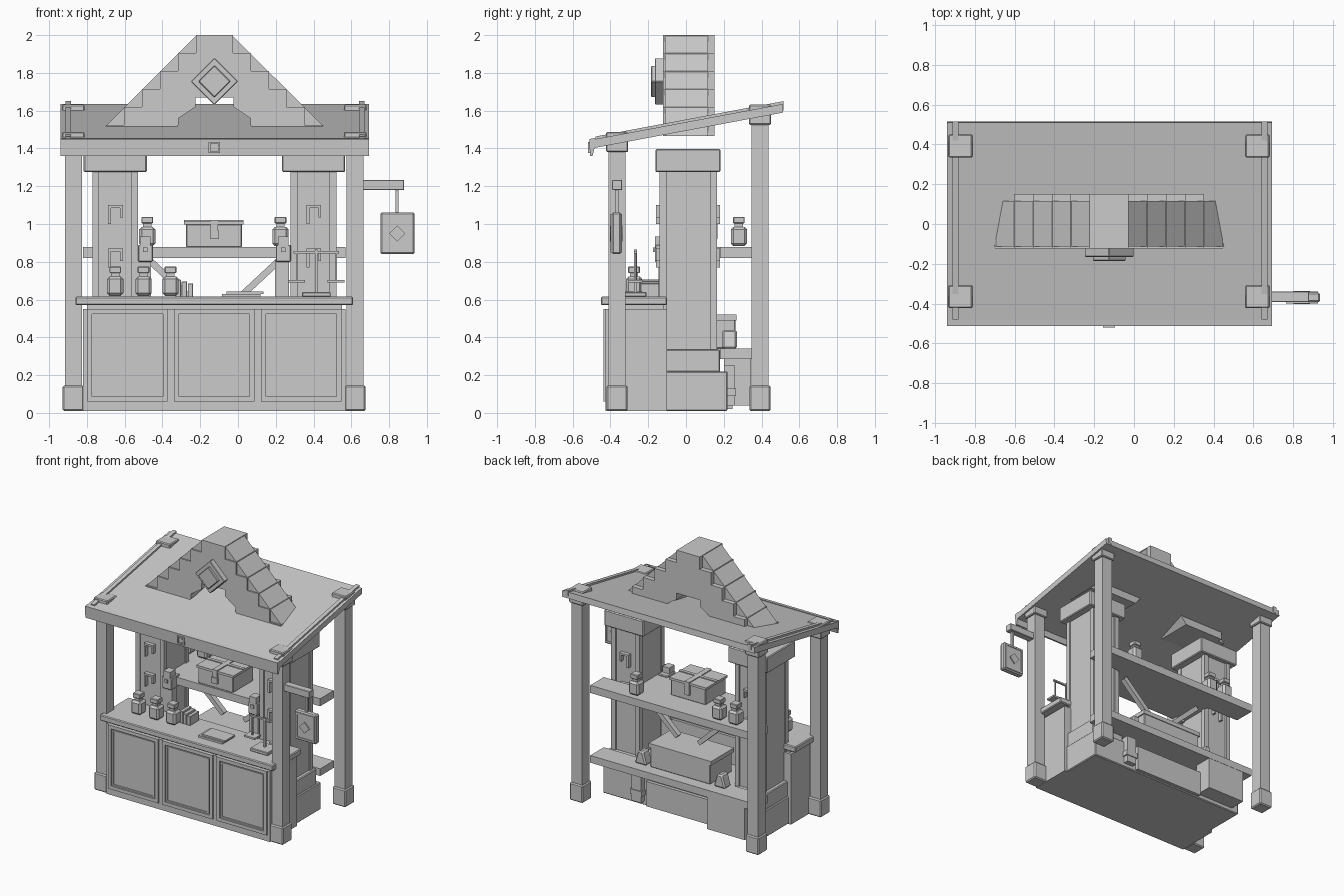
import bpy, bmesh, math
from mathutils import Vector, Matrix

CX = -0.125  # centre line of the stall (the hanging sign makes the whole asymmetric)


def finish(name, bm, bevel=0.0):
    bmesh.ops.recalc_face_normals(bm, faces=bm.faces[:])
    me = bpy.data.meshes.new(name)
    bm.to_mesh(me)
    bm.free()
    ob = bpy.data.objects.new(name, me)
    bpy.context.collection.objects.link(ob)
    if bevel:
        m = ob.modifiers.new("bevel", 'BEVEL')
        m.width, m.segments = bevel, 1
    return ob


def box(name, x0, x1, y0, y1, z0, z1, bevel=0.0, roty=0.0):
    bm = bmesh.new()
    bmesh.ops.create_cube(bm, size=1)
    bmesh.ops.scale(bm, vec=(x1 - x0, y1 - y0, z1 - z0), verts=bm.verts)
    bmesh.ops.rotate(bm, matrix=Matrix.Rotation(roty, 3, 'Y'), verts=bm.verts)
    bmesh.ops.translate(bm, vec=((x0 + x1) / 2, (y0 + y1) / 2, (z0 + z1) / 2), verts=bm.verts)
    return finish(name, bm, bevel)


def prism(name, pts, axis, a, b, bevel=0.0):
    """Extrude a 2D outline: axis 'y' takes (x,z) points, axis 'x' takes (y,z) points."""
    bm = bmesh.new()
    vs = [bm.verts.new((p, a, q) if axis == 'y' else (a, p, q)) for p, q in pts]
    f = bm.faces.new(vs)
    r = bmesh.ops.extrude_face_region(bm, geom=[f])
    d = Vector((0, b - a, 0)) if axis == 'y' else Vector((b - a, 0, 0))
    bmesh.ops.translate(bm, vec=d, verts=[v for v in r['geom'] if isinstance(v, bmesh.types.BMVert)])
    return finish(name, bm, bevel)


def frame(name, x0, x1, z0, z1, y0, y1, w):
    """Rectangular picture frame facing the front or back."""
    box(name + "_left", x0, x0 + w, y0, y1, z0, z1)
    box(name + "_right", x1 - w, x1, y0, y1, z0, z1)
    box(name + "_bottom", x0 + w, x1 - w, y0, y1, z0, z0 + w)
    box(name + "_top", x0 + w, x1 - w, y0, y1, z1 - w, z1)


def bottle(x, y, z):
    box("bottle_body", x - .043, x + .043, y - .043, y + .043, z + .005, z + .107, .014)
    box("bottle_neck", x - .022, x + .022, y - .022, y + .022, z + .1, z + .135)
    box("bottle_stopper", x - .031, x + .031, y - .031, y + .031, z + .125, z + .16, .004)


# Corner posts with feet and caps
for px in (-.872, .62):
    for py, ztop, zc in ((-.365, 1.42, 1.38), (.392, 1.56, 1.525)):
        box("post", px - .045, px + .045, py - .045, py + .045, .05, ztop)
        box("post_foot", px - .056, px + .056, py - .056, py + .056, .01, .145, .008)
        box("post_cap", px - .06, px + .06, py - .058, py + .058, zc, zc + .107, .006)

# Sloped roof, fascia and side rails
prism("roof", [(-.505, 1.445), (.51, 1.635), (.515, 1.59), (-.5, 1.40)], 'x', -.94, .693)
prism("roof_fascia", [(-.512, 1.45), (-.48, 1.455), (-.485, 1.40), (-.495, 1.36), (-.508, 1.36)],
      'x', -.94, .693)
for rx in (-.898, .655):
    prism("roof_rail", [(-.48, 1.445), (-.48, 1.463), (.515, 1.65), (.515, 1.6)], 'x', rx - .015, rx + .015)
frame("fascia_badge", CX - .03, CX + .03, 1.375, 1.435, -.52, -.505, .01)
box("fascia_stud", CX - .014, CX + .014, -.516, -.505, 1.391, 1.419, 0, math.pi / 4)

# Stepped gable with sloped infill
steps = []
for i in range(5):
    h = .098 + .095 * i
    steps += [(h, 2 - .095 * i), (h, 1.905 - .095 * i)]
steps += [(.573, 1.525), (.573, 1.465)]
inner = [(.24, 1.465), (.19, 1.525), (.19, 1.56), (.1, 1.62), (.1, 1.67)]
slope = [(.098, 1.995), (.63, 1.465)]
for nm, prof, ya, yb in (("gable_steps", steps, -.122, .152), ("gable_infill", slope, -.112, .116)):
    half = prof + inner
    outline = [(CX + h, z) for h, z in half] + [(CX - h, z) for h, z in reversed(half)]
    prism(nm, outline, 'y', ya, yb)
for r, ya in ((.125, -.165), (.085, -.185)):
    prism("gable_diamond", [(CX, 1.755 - r), (CX + r, 1.755), (CX, 1.755 + r), (CX - r, 1.755)],
          'y', ya, -.115, .004)

# Front counter with three framed panels
box("counter_body", -.82, .57, -.425, -.1, .01, .55)
box("counter_neck", -.8, .55, -.41, -.12, .54, .58)
box("counter_top", -.86, .61, -.45, -.1, .57, .615, .006)
for i in (-1, 0, 1):
    c = CX + i * .46
    frame("counter_panel", c - .213, c + .213, .06, .55, -.437, -.42, .026)
    frame("panel_bead", c - .18, c + .18, .09, .515, -.431, -.42, .01)

# Plinth behind the counter
box("plinth", -.8, .55, -.15, .22, .01, .22, .006)
box("plinth_back_panel", -.42, .17, .2, .245, .02, .21)
box("plinth_cabinet", -.74, -.42, .2, .345, .04, .287)
box("plinth_block", .2, .28, .2, .26, .04, .25)
box("plinth_block_band", .19, .29, .2, .266, .09, .13)

# Pillars: base, shaft, corner strips, cap and hooks
for s in (-1, 1):
    c = CX + s * .525
    box("pillar_base", c - .14, c + .14, -.125, .18, .215, .335, .006)
    box("pillar_shaft", c - .112, c + .112, -.13, .15, .33, 1.3)
    for sx in (-1, 1):
        for y in (-.122, .145):
            box("pillar_strip", c + sx * .103 - .018, c + sx * .103 + .018, y - .018, y + .018, .335, 1.28)
    box("pillar_cap", c - .167, c + .167, -.162, .183, 1.275, 1.397, .006)
    for yy in (-.145, .165):
        for z in (1.05, .82):
            box("hook_bar", c - .037, c + .04, yy - .015, yy + .015, z + .035, z + .05)
            box("hook_shank", c - .037, c - .022, yy - .015, yy + .015, z - .05, z + .035)
            box("hook_tip", c + .026, c + .04, yy - .015, yy + .015, z - .015, z + .035)
    # Shelf corbel and brace beside each pillar
    e = CX + s * .365
    box("corbel", e - .04, e + .04, -.165, -.06, .8, .89, .005)
    box("corbel_head", e - .028, e + .028, -.165, -.1, .88, .935)
    box("corbel_stud", e - .012, e + .012, -.175, -.16, .852, .876)
    box("corbel_stem", e - .045, e + .03, -.145, -.09, .335, .81)
    m = CX + s * .215
    box("shelf_brace", m - .17, m + .17, .12, .16, .67, .705, 0, -s * math.radians(43))

# Two shelves, narrower between the pillars and full width behind them
for nm, z0, z1 in (("upper_shelf", .82, .878), ("lower_shelf", .285, .34)):
    box(nm, -.82, .57, .182, .347, z0, z1)
    box(nm + "_inner", -.54, .29, -.1, .182, z0, z1)

# Strapped chest on the upper shelf
box("chest", -.275, .02, -.09, .155, .878, 1.0, .004)
box("chest_lid", -.285, .03, -.098, .163, .997, 1.015)
box("chest_strap", CX - .02, CX + .02, -.105, .168, .92, 1.022)
box("chest_cross_strap", -.285, .03, .02, .045, 1.01, 1.022)
box("chest_clasp", CX - .024, CX + .024, -.112, -.09, .92, .965)

# Crate and small sacks on the lower shelf
box("storage_crate", -.39, .12, .0, .262, .34, .515, .005)
box("crate_rim", -.4, .13, -.01, .268, .49, .522)
for x in (-.47, .2):
    prism("sack", [(x - .05, .34), (x + .05, .34), (x + .03, .41), (x + .02, .44), (x - .02, .44),
                   (x - .03, .41)], 'y', .19, .27, .01)

# Bottles on counter and shelf
for x, y, z in ((-.65, -.275, .615), (-.5, -.275, .615), (-.357, -.275, .615),
                (-.48, .28, .878), (.225, .28, .878), (-.62, .28, .878)):
    bottle(x, y, z)

# Books, ledger and weighing scale on the counter
for i in range(3):
    box("book", -.33 + i * .032, -.302 + i * .032, -.24, -.13, .615, .705 - .01 * i, .002)
box("ledger", -.085, .12, -.36, -.22, .615, .63)
box("ledger_page", -.06, .135, -.35, -.23, .63, .642)
box("scale_base", .34, .49, -.34, -.21, .615, .64, .004)
box("scale_post", .408, .422, -.275, -.26, .64, .865)
box("scale_beam", .295, .535, -.275, -.26, .845, .857)
for x in (.31, .52):
    box("scale_chain", x - .004, x + .004, -.271, -.263, .7, .85)
    box("scale_pan", x - .045, x + .045, -.305, -.23, .69, .703)

# Hanging sign on a bracket arm
box("sign_arm", .655, .88, -.392, -.338, 1.18, 1.233, .003)
box("sign_strap", .833, .85, -.375, -.358, 1.05, 1.19)
box("sign_board", .755, .935, -.393, -.345, .84, 1.062, .008)
frame("sign_frame", .765, .925, .85, 1.052, -.4, -.34, .014)
box("sign_diamond", .813, .873, -.403, -.337, .92, .98, 0, math.pi / 4)
